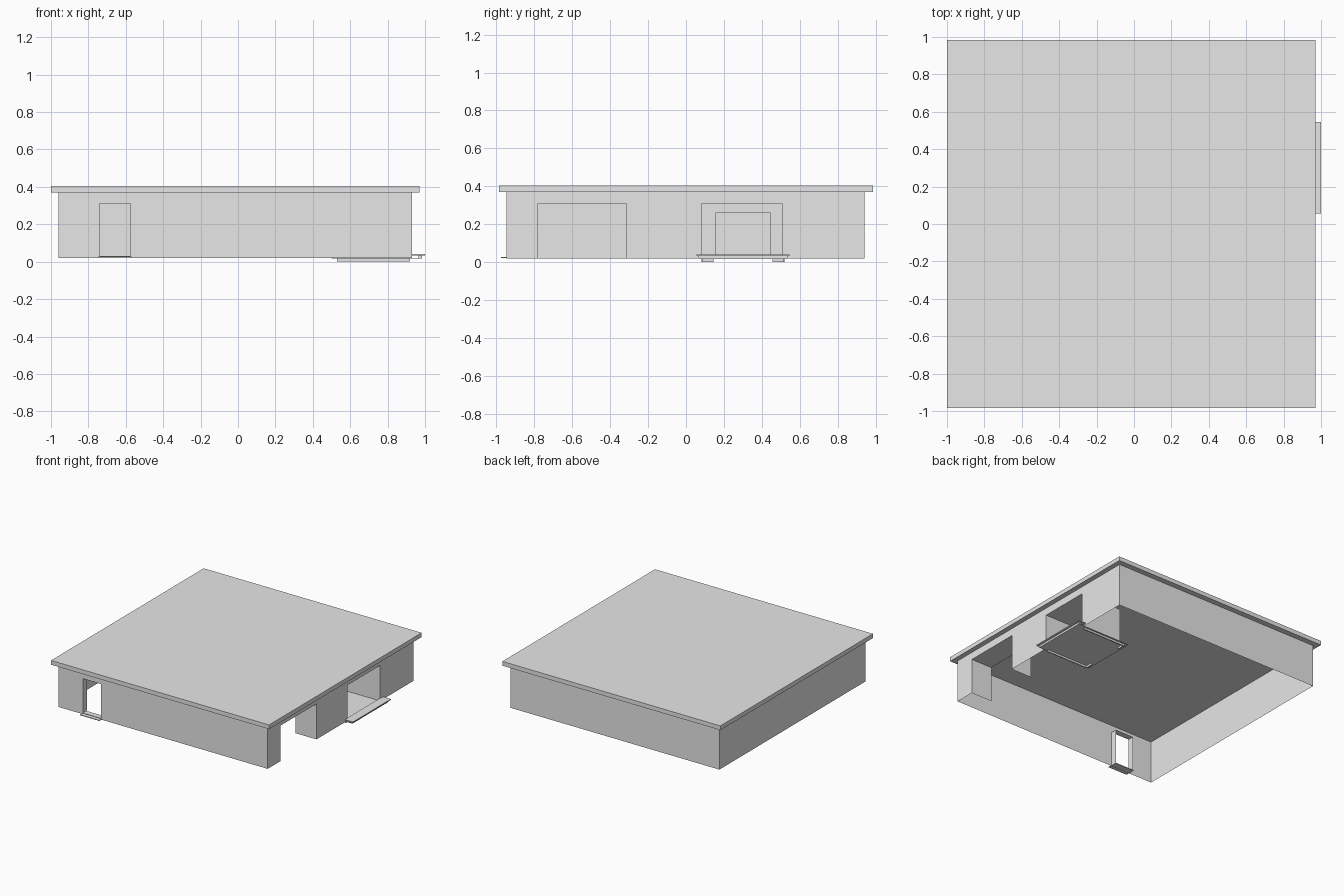
import bpy
import bmesh

cube = bpy.data.objects.get("Cube")
if cube:
    bpy.data.objects.remove(cube, do_unlink=True)

grey = bpy.data.materials.new("plain grey")
grey.use_nodes = True
grey.diffuse_color = (0.8, 0.8, 0.8, 1)
grey.node_tree.nodes["Principled BSDF"].inputs["Base Color"].default_value = (0.8, 0.8, 0.8, 1)


def build(name, quads):
    """Make one object from a list of four-cornered faces."""
    bm = bmesh.new()
    for quad in quads:
        bm.faces.new([bm.verts.new(p) for p in quad])
    bmesh.ops.remove_doubles(bm, verts=bm.verts, dist=0.0005)
    mesh = bpy.data.meshes.new(name)
    bm.to_mesh(mesh)
    bm.free()
    mesh.materials.append(grey)
    obj = bpy.data.objects.new(name, mesh)
    bpy.context.collection.objects.link(obj)


def across(y, x0, x1, z0, z1, flip=False):
    """Upright face at one y, facing the front unless flipped."""
    q = [(x0, y, z0), (x1, y, z0), (x1, y, z1), (x0, y, z1)]
    return q[::-1] if flip else q


def along(x, y0, y1, z0, z1, flip=False):
    """Upright face at one x, facing +x unless flipped."""
    q = [(x, y0, z0), (x, y1, z0), (x, y1, z1), (x, y0, z1)]
    return q[::-1] if flip else q


def level(z, x0, x1, y0, y1, flip=False):
    """Flat face at one z, facing up unless flipped."""
    q = [(x0, y0, z), (x1, y0, z), (x1, y1, z), (x0, y1, z)]
    return q[::-1] if flip else q


def box(name, x0, x1, y0, y1, z0, z1):
    build(name, [across(y0, x0, x1, z0, z1), across(y1, x0, x1, z0, z1, True),
                 along(x1, y0, y1, z0, z1), along(x0, y0, y1, z0, z1, True),
                 level(z1, x0, x1, y0, y1), level(z0, x0, x1, y0, y1, True)])


def pierced(face, at, start, end, z0, z1, openings):
    """Wall of faces that leaves out (start, end, bottom, top) openings."""
    quads, here = [], start
    for a, b, low, high in openings:
        quads.append(face(at, here, a, z0, z1))
        quads.append(face(at, a, b, high, z1))
        if low > z0:
            quads.append(face(at, a, b, z0, low))
        here = b
    return quads + [face(at, here, end, z0, z1)]


LEFT, RIGHT, FRONT, BACK = -0.96, 0.93, -0.945, 0.94
BASE, EAVES, HEAD = 0.02, 0.37, 0.31
garage = (-0.78, -0.315)
bay = (0.085, 0.505)
door = (-0.74, -0.575)

# Roof slab
box("roof", -1.0, 0.97, -0.985, 0.985, EAVES, 0.405)

# Thin outer walls
build("front_wall", pierced(across, FRONT, LEFT, RIGHT, BASE, EAVES, [(*door, 0.03, HEAD)]))
build("side_wall_with_bays", pierced(along, RIGHT, FRONT, BACK, BASE, EAVES,
                                     [(*garage, BASE, HEAD), (*bay, BASE, HEAD)]))
build("back_wall", [across(BACK, LEFT, RIGHT, BASE, EAVES, True)])
build("plain_side_wall", [along(LEFT, FRONT, BACK, BASE, EAVES, True)])

# Linings of the two side openings
for name, (y0, y1), depth in (("garage_lining", garage, 0.19), ("loading_bay_lining", bay, 0.37)):
    inner = RIGHT - depth
    build(name, [across(y0, inner, RIGHT, BASE, HEAD, True),
                 across(y1, inner, RIGHT, BASE, HEAD),
                 level(HEAD, inner, RIGHT, y0, y1, True)])

# Inner wall of the loading bay with its doorway
build("loading_bay_inner_wall", pierced(along, RIGHT - 0.37, *bay, BASE, HEAD,
                                        [(0.155, 0.445, BASE, 0.26)]))

# Front door lining and sill
lining = FRONT + 0.05
build("door_lining", [along(door[0], FRONT, lining, 0.03, HEAD),
                      along(door[1], FRONT, lining, 0.03, HEAD, True),
                      level(HEAD, *door, FRONT, lining, True)])
box("door_sill", door[0] - 0.005, door[1] + 0.005, -0.975, lining, 0.021, 0.027)

# Loading platform: deck, outer lip and side skirts with short returns
box("platform_deck", 0.5, 0.985, 0.07, 0.53, 0.016, 0.021)
box("platform_lip", 0.925, 1.0, 0.055, 0.545, 0.032, 0.04)
box("platform_lip_riser", 0.965, 0.985, 0.065, 0.535, 0.02, 0.033)
for side, y, turn in (("front", 0.085, 1), ("back", 0.515, -1)):
    box(f"platform_skirt_{side}", 0.53, 0.92, y - 0.004, y + 0.004, 0, 0.017)
    ends = sorted((y, y + turn * 0.06))
    box(f"platform_return_{side}", 0.53, 0.538, *ends, 0, 0.017)
